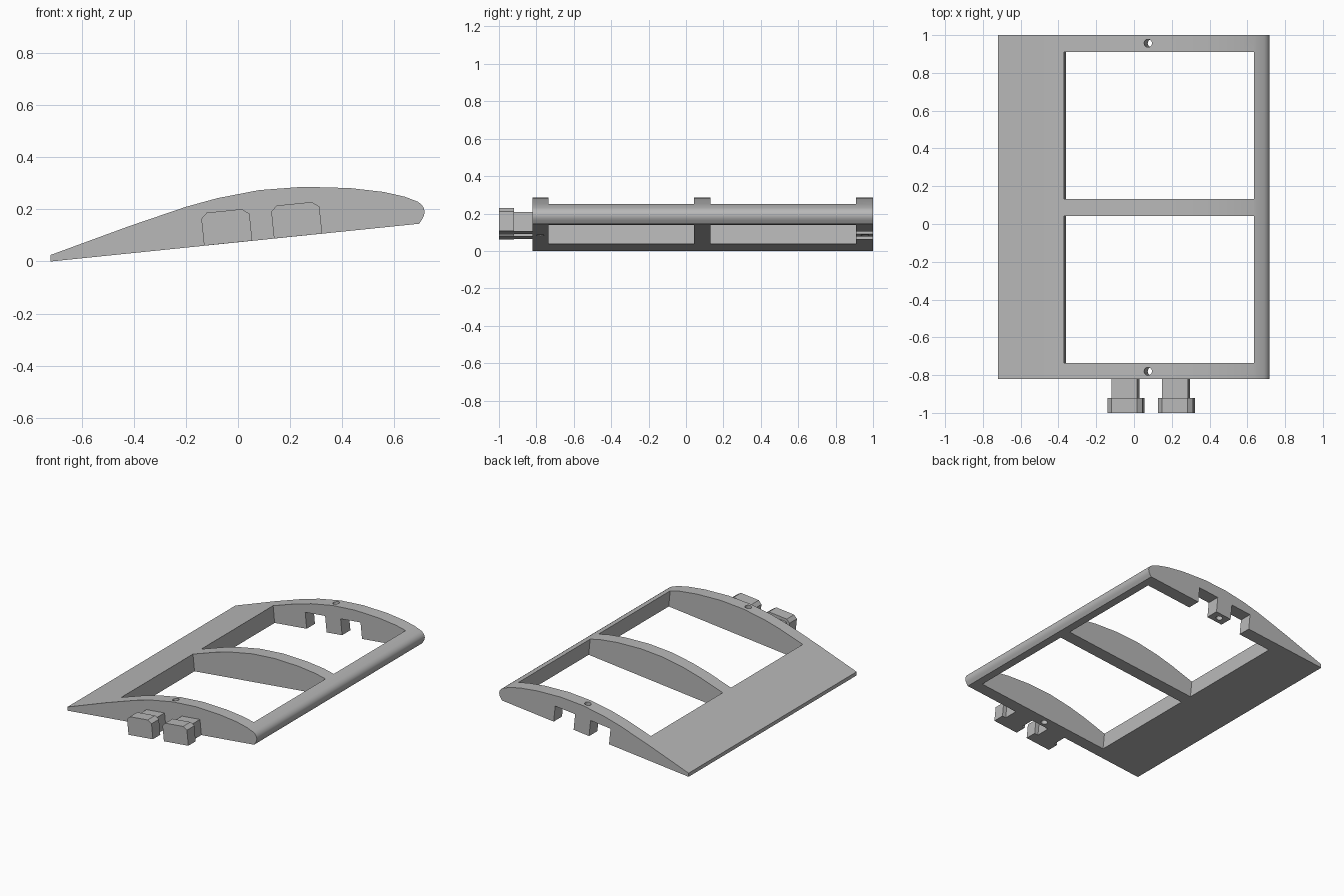
import bpy
import bmesh
from math import atan, cos, sin, pi, radians
from mathutils import Vector

if "Cube" in bpy.data.objects:
    bpy.data.objects.remove(bpy.data.objects["Cube"])

grey = bpy.data.materials.new("light grey")
grey.use_nodes = True
GREY = (0.48, 0.48, 0.48, 1)
grey.diffuse_color = GREY
grey.node_tree.nodes["Principled BSDF"].inputs["Base Color"].default_value = GREY

# The flat underside rises toward the leading edge
TILT = atan(0.102)
BASE_Z = 0.074


def chord(u, h):
    """Distance along the underside and height above it -> (x, z)."""
    return (u * cos(TILT) - h * sin(TILT), BASE_Z + u * sin(TILT) + h * cos(TILT))


def chord_box(u0, u1, h0, h1):
    return [chord(u0, h0), chord(u1, h0), chord(u1, h1), chord(u0, h1)]


def finish(bm, name):
    bmesh.ops.recalc_face_normals(bm, faces=bm.faces)
    mesh = bpy.data.meshes.new(name)
    bm.to_mesh(mesh)
    bm.free()
    mesh.materials.append(grey)
    obj = bpy.data.objects.new(name, mesh)
    bpy.context.collection.objects.link(obj)
    return obj


def prism(name, outline, y0, y1):
    """Extrude an (x, z) outline along y."""
    bm = bmesh.new()
    face = bm.faces.new([bm.verts.new((x, y0, z)) for x, z in outline])
    result = bmesh.ops.extrude_face_region(bm, geom=[face])
    verts = [g for g in result["geom"] if isinstance(g, bmesh.types.BMVert)]
    bmesh.ops.translate(bm, verts=verts, vec=(0, y1 - y0, 0))
    return finish(bm, name)


def screw_cutter(u, y, radius):
    """Round cutter standing square to the underside."""
    bm = bmesh.new()
    rings = []
    for h in (-0.1, 0.4):
        x, z = chord(u, h)
        ring = []
        for i in range(32):
            a = 2 * pi * i / 32
            along = radius * cos(a)
            ring.append(bm.verts.new(Vector((x + along * cos(TILT), y + radius * sin(a),
                                             z + along * sin(TILT)))))
        rings.append(ring)
    low, high = rings
    bm.faces.new(low)
    bm.faces.new(high)
    for i in range(32):
        j = (i + 1) % 32
        bm.faces.new((low[i], low[j], high[j], high[i]))
    return finish(bm, "screw_hole_cutter")


# Wing body from its section
section = [(-0.72, 0.0), (-0.72, 0.025), (-0.6, 0.069), (-0.42, 0.135), (-0.2, 0.21),
           (-0.08, 0.243), (0.08, 0.274), (0.25, 0.287), (0.43, 0.282), (0.56, 0.267),
           (0.64, 0.249), (0.69, 0.23), (0.705, 0.219), (0.714, 0.205), (0.717, 0.19),
           (0.714, 0.175), (0.708, 0.163), (0.696, 0.145)]
wing = prism("wing_frame", section, -0.82, 1.0)

# Two windows leave three ribs, the trailing panel and the leading edge
cutters = [prism("window_cutter", chord_box(-0.361, 0.649, -0.1, 0.4), y0, y1)
           for y0, y1 in ((-0.735, 0.042), (0.132, 0.91))]

# Connector slots in the back rib
SPACING = 0.27
for k in range(2):
    d = k * SPACING
    cutters.append(prism("slot_cutter", chord_box(-0.117 + d, 0.035 + d, -0.1, 0.11), 0.88, 1.05))

# Screw holes through both end ribs
for y in (-0.78, 0.957):
    cutters.append(screw_cutter(0.094, y, 0.021))

bpy.context.view_layer.objects.active = wing
for cutter in cutters:
    cutter.hide_render = True
    cut = wing.modifiers.new("cut", "BOOLEAN")
    cut.operation = "DIFFERENCE"
    cut.solver = "EXACT"
    cut.object = cutter
    bpy.ops.object.modifier_apply(modifier=cut.name)
    bpy.data.objects.remove(cutter)

# Connectors on the front rib: a stem with a wider bevelled head
for k, side in enumerate(("right", "left")):
    d = k * SPACING
    prism(side + "_connector_stem", chord_box(-0.11 + d, 0.028 + d, 0, 0.105), -0.925, -0.815)
    head = [(-0.131, 0), (0.055, 0), (0.055, 0.104), (0.028, 0.125), (-0.108, 0.125), (-0.131, 0.104)]
    prism(side + "_connector_head", [chord(u + d, h) for u, h in head], -1.0, -0.92)

# Smooth the curved skin, keep the cut edges crisp
bpy.ops.object.select_all(action="DESELECT")
wing.select_set(True)
bpy.context.view_layer.objects.active = wing
bpy.ops.object.shade_smooth_by_angle(angle=radians(30))
